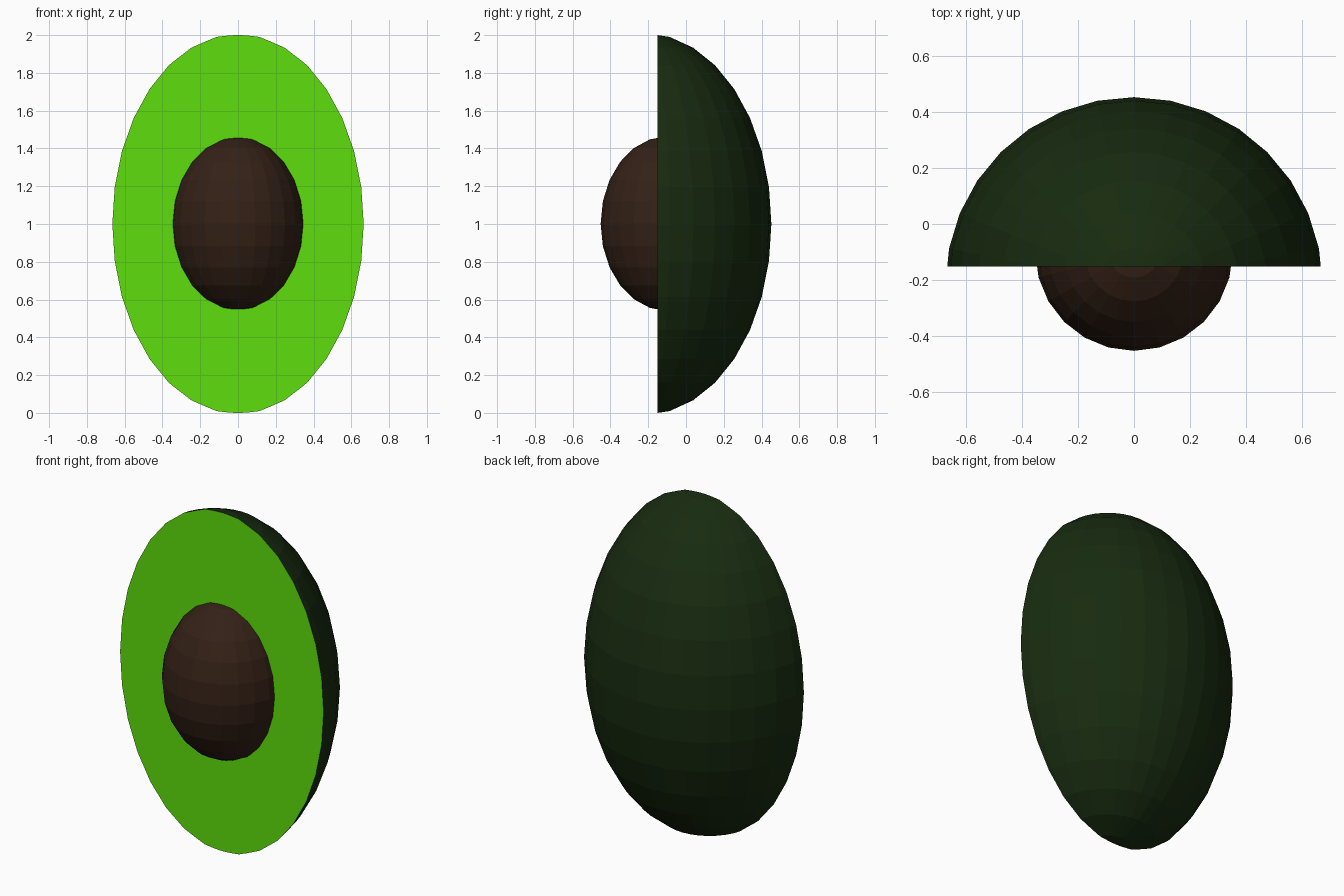
import bpy
import bmesh
from mathutils import Matrix, Vector

if "Cube" in bpy.data.objects:
    bpy.data.objects.remove(bpy.data.objects["Cube"])


def material(name, rgb):
    mat = bpy.data.materials.new(name)
    mat.diffuse_color = (*rgb, 1)
    mat.use_nodes = True
    mat.node_tree.nodes["Principled BSDF"].inputs["Base Color"].default_value = mat.diffuse_color
    return mat


def ellipsoid(segments, rings, radii, centre):
    bm = bmesh.new()
    bmesh.ops.create_uvsphere(bm, u_segments=segments, v_segments=rings, radius=1)
    bm.transform(Matrix.Translation(centre) @ Matrix.Diagonal((*radii, 1)))
    return bm


def finish(bm, name, mats):
    mesh = bpy.data.meshes.new(name)
    bm.to_mesh(mesh)
    bm.free()
    for mat in mats:
        mesh.materials.append(mat)
    obj = bpy.data.objects.new(name, mesh)
    bpy.context.collection.objects.link(obj)
    return obj


skin = material("skin", (0.009, 0.024, 0.005))
flesh = material("flesh", (0.11, 0.73, 0.004))
brown = material("stone", (0.034, 0.015, 0.008))

CUT_Y = -0.151

# Fruit half: ellipsoid sliced just in front of its middle, flesh on the cut
bm = ellipsoid(32, 16, (0.672, 0.67, 1.01), (0, -0.218, 1))
cut = bmesh.ops.bisect_plane(
    bm, geom=bm.verts[:] + bm.edges[:] + bm.faces[:], dist=1e-5,
    plane_co=Vector((0, CUT_Y, 0)), plane_no=Vector((0, -1, 0)), clear_outer=True)
rim = [e for e in bm.edges if e.is_boundary]
for face in bmesh.ops.contextual_create(bm, geom=rim)["faces"]:
    face.material_index = 1
bmesh.ops.recalc_face_normals(bm, faces=bm.faces[:])
finish(bm, "fruit_half", [skin, flesh])

# Stone: smaller ellipsoid sitting in the flesh
finish(ellipsoid(24, 12, (0.352, 0.352, 0.462), (0, -0.1, 1.002)), "stone", [brown])
